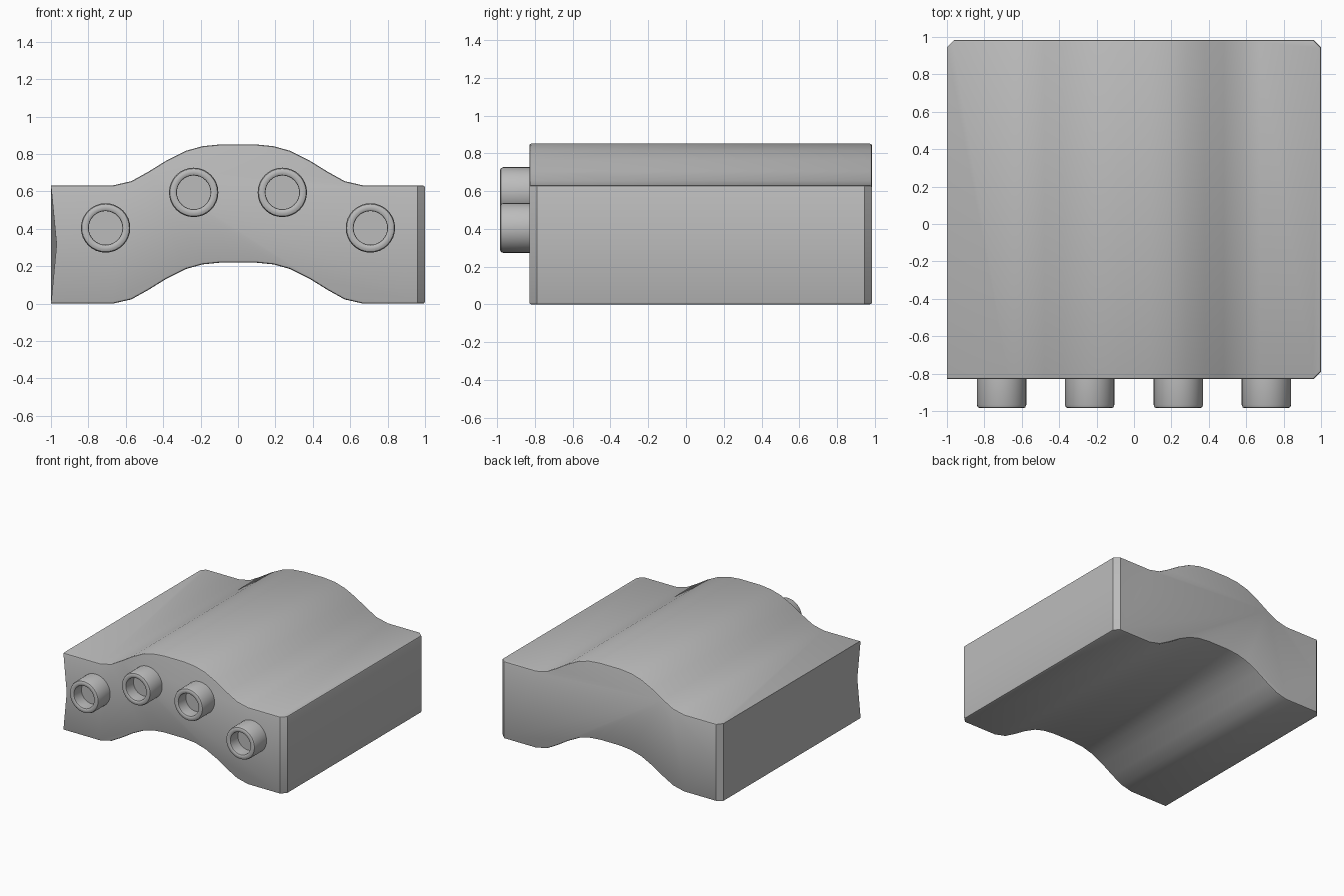
import bpy, bmesh, math

if "Cube" in bpy.data.objects:
    bpy.data.objects.remove(bpy.data.objects["Cube"])

Y_FRONT, Y_BACK = -0.83, 0.985

grey = bpy.data.materials.new("light grey")
grey.diffuse_color = (0.5, 0.5, 0.5, 1)
grey.use_nodes = True
grey.node_tree.nodes["Principled BSDF"].inputs["Base Color"].default_value = grey.diffuse_color


def finish(bm, name, angle):
    bmesh.ops.recalc_face_normals(bm, faces=bm.faces)
    mesh = bpy.data.meshes.new(name)
    bm.to_mesh(mesh)
    bm.free()
    mesh.materials.append(grey)
    ob = bpy.data.objects.new(name, mesh)
    bpy.context.collection.objects.link(ob)
    bpy.ops.object.select_all(action='DESELECT')
    ob.select_set(True)
    bpy.context.view_layer.objects.active = ob
    bpy.ops.object.shade_smooth_by_angle(angle=math.radians(angle))
    return ob


# Arched block: the same wave forms the top and the underside
half = [(1.0, 0.0), (0.67, 0.0), (0.57, 0.023), (0.48, 0.073), (0.38, 0.135),
        (0.28, 0.185), (0.19, 0.21), (0.09, 0.22)]
wave = [(-x, z) for x, z in half] + half[::-1]
profile = [(x, z + 0.632) for x, z in wave] + [(x, z) for x, z in wave[::-1]]
profile.append((-1.0, 0.316))          # middle of the left end

bm = bmesh.new()
front = [bm.verts.new((x, Y_FRONT, z)) for x, z in profile]
back = [bm.verts.new((x, Y_BACK, z)) for x, z in profile]
bm.faces.new(front)
bm.faces.new(back[::-1])
n = len(profile)
for i in range(n):
    j = (i + 1) % n
    bm.faces.new((front[i], back[i], back[j], front[j]))
bmesh.ops.recalc_face_normals(bm, faces=bm.faces)

# Chamfer the upright corners, except the pinched front left one
upright = []
for e in bm.edges:
    a, b = (v.co for v in e.verts)
    if abs(a.x - b.x) < 1e-4 and abs(a.y - b.y) < 1e-4 and (a.x > 0.9 or a.y > 0):
        upright.append(e)
bmesh.ops.bevel(bm, geom=upright, offset=0.04, offset_type='OFFSET',
                segments=1, profile=0.5, affect='EDGES')

# Pinch the front left edge inwards at mid height
for v in bm.verts:
    if v.co.x < -0.99 and v.co.y < -0.8 and 0.2 < v.co.z < 0.4:
        v.co.x = -0.97

# Soften the rims of the top and underside
bm.normal_update()
rim = []
for e in bm.edges:
    a, b = (v.co for v in e.verts)
    if (abs(a.z - b.z) < 0.1 and max(a.x, b.x) > -0.95
            and e.calc_face_angle(0) > math.radians(60)):
        rim.append(e)
bmesh.ops.bevel(bm, geom=rim, offset=0.012, offset_type='OFFSET',
                segments=2, profile=0.5, affect='EDGES', clamp_overlap=True)
finish(bm, "arched_block", 32)


# Hollow pegs on the front, turned from one outline of (radius, y)
outline = [(0.132, Y_FRONT + 0.01), (0.132, -0.967), (0.127, -0.98), (0.116, -0.985),
           (0.1, -0.985), (0.092, -0.98), (0.09, -0.97), (0.09, -0.885)]


def peg(name, cx, cz, sides=32):
    bm = bmesh.new()
    rings = []
    for r, y in outline:
        rings.append([bm.verts.new((cx + r * math.cos(2 * math.pi * k / sides), y,
                                    cz + r * math.sin(2 * math.pi * k / sides)))
                      for k in range(sides)])
    for p, q in zip(rings, rings[1:]):
        for k in range(sides):
            m = (k + 1) % sides
            bm.faces.new((p[k], p[m], q[m], q[k]))
    bm.faces.new(rings[0])
    bm.faces.new(rings[-1])
    finish(bm, name, 40)


for side, s in (("left", -1), ("right", 1)):
    peg("outer_peg_" + side, s * 0.708, 0.405)
    peg("inner_peg_" + side, s * 0.237, 0.595)
